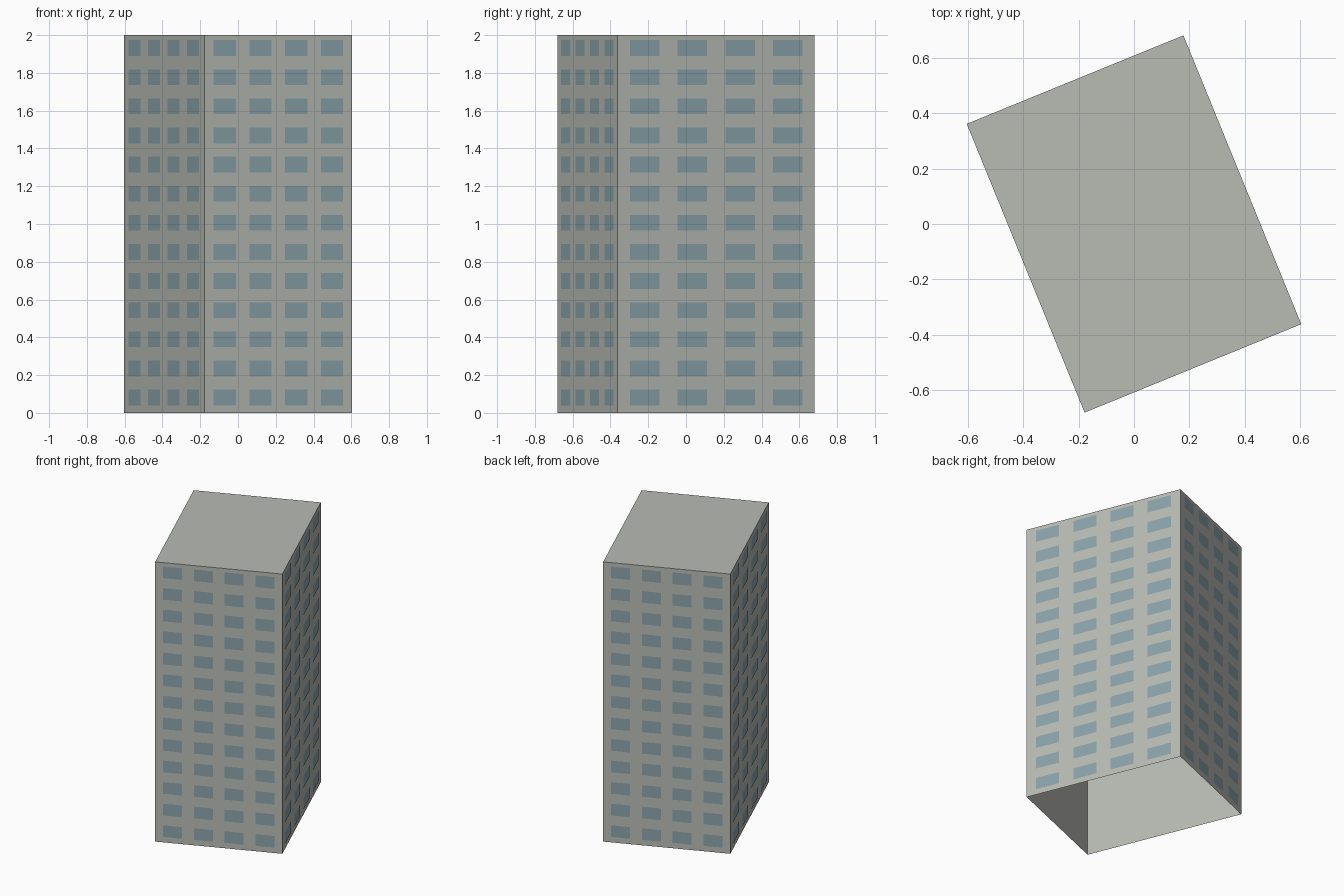
import bpy, bmesh, math
from mathutils import Matrix, Vector

if "Cube" in bpy.data.objects:
    bpy.data.objects.remove(bpy.data.objects["Cube"])

WIDTH, DEPTH, HEIGHT = 0.845, 1.126, 2.0
TURN = Matrix.Rotation(math.radians(22.2), 4, 'Z')
COLS, ROWS = 4, 13


def material(name, rgb):
    m = bpy.data.materials.new(name)
    m.diffuse_color = (*rgb, 1)
    m.use_nodes = True
    m.node_tree.nodes["Principled BSDF"].inputs["Base Color"].default_value = m.diffuse_color
    return m


def add_object(name, bm, mat):
    bm.transform(TURN)
    mesh = bpy.data.meshes.new(name)
    bm.to_mesh(mesh)
    bm.free()
    mesh.materials.append(mat)
    obj = bpy.data.objects.new(name, mesh)
    bpy.context.collection.objects.link(obj)
    return obj


concrete = material("concrete grey", (0.479, 0.497, 0.456))
glass = material("window blue", (0.255, 0.371, 0.407))

# Tower shell: box without a floor
bm = bmesh.new()
bmesh.ops.create_cube(bm, size=1)
bmesh.ops.scale(bm, vec=(WIDTH, DEPTH, HEIGHT), verts=bm.verts)
bmesh.ops.translate(bm, vec=(0, 0, HEIGHT / 2), verts=bm.verts)
bm.normal_update()
floor = [f for f in bm.faces if f.normal.z < -0.5]
bmesh.ops.delete(bm, geom=floor, context='FACES_ONLY')
add_object("tower_shell", bm, concrete)


# Window grid on each wall: thin panes just proud of the surface
def window_grid(name, wall_length, wall_distance, quarter_turns):
    bm = bmesh.new()
    side = Matrix.Rotation(quarter_turns * math.pi / 2, 4, 'Z')
    half_w, half_h = 0.075 * wall_length, 0.0415
    y = -wall_distance - 0.002
    for col in range(COLS):
        x = (col - (COLS - 1) / 2) * 0.242 * wall_length
        for row in range(ROWS):
            z = 0.081 + row * 0.1542
            corners = [(-1, -1), (1, -1), (1, 1), (-1, 1)]
            bm.faces.new([bm.verts.new(side @ Vector((x + a * half_w, y, z + b * half_h)))
                          for a, b in corners])
    add_object(name, bm, glass)


for turns, label in enumerate(("front", "right", "back", "left")):
    length, across = (WIDTH, DEPTH) if turns % 2 == 0 else (DEPTH, WIDTH)
    window_grid(label + "_windows", length, across / 2, turns)
